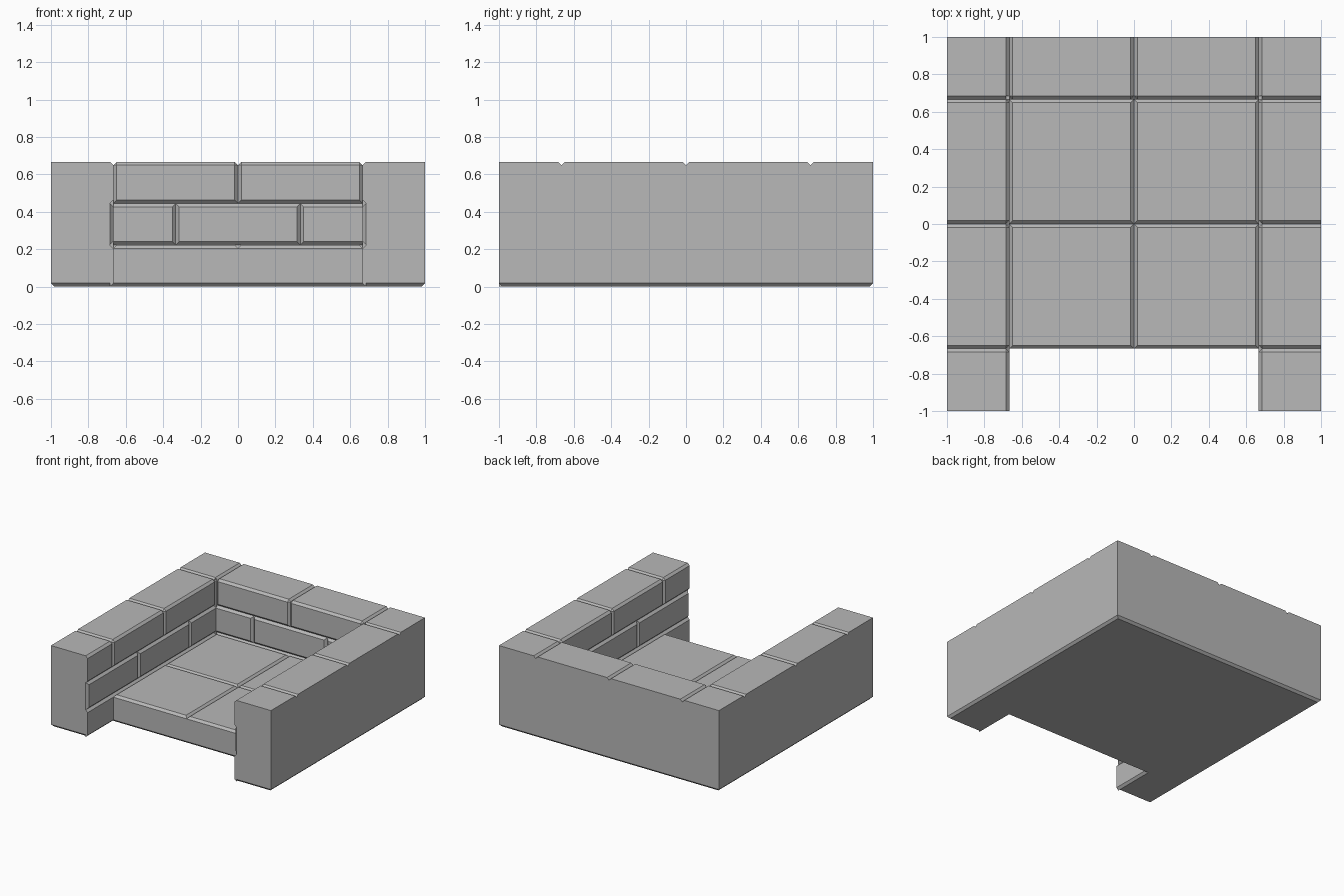
import bpy
import bmesh

cube = bpy.data.objects.get("Cube")
if cube:
    bpy.data.objects.remove(cube)

T = 2 / 3          # inner wall line, also the wall height and tile size
R1, R2 = T / 3, 2 * T / 3   # heights of the two horizontal joints
D = 0.018          # depth of every chamfer
B = T + D          # backing plane behind the facing bricks

stone = bpy.data.materials.new("grey stone")
stone.use_nodes = True
GREY = (0.48, 0.48, 0.48, 1)
stone.diffuse_color = GREY
shader = next(n for n in stone.node_tree.nodes if n.type == 'BSDF_PRINCIPLED')
shader.inputs["Base Color"].default_value = GREY


def finish(name, bm, mirror=False):
    bmesh.ops.recalc_face_normals(bm, faces=bm.faces)
    mesh = bpy.data.meshes.new(name)
    bm.to_mesh(mesh)
    bm.free()
    mesh.materials.append(stone)
    obj = bpy.data.objects.new(name, mesh)
    bpy.context.collection.objects.link(obj)
    if mirror:
        mod = obj.modifiers.new("mirror", 'MIRROR')
        mod.use_mirror_merge = False
    return obj


def prism(name, profile, place, near, far, chamfered=None, mirror=False):
    """Extrude a profile from near to far, then chamfer chosen bottom edges."""
    bm = bmesh.new()
    rings = [[bm.verts.new(place(u, v, w)) for u, v in profile] for w in (near, far)]
    bm.faces.new(rings[0])
    bm.faces.new(rings[1])
    n = len(profile)
    for i in range(n):
        j = (i + 1) % n
        bm.faces.new((rings[0][i], rings[0][j], rings[1][j], rings[1][i]))
    bmesh.ops.recalc_face_normals(bm, faces=bm.faces)
    if chamfered:
        edges = [e for e in bm.edges
                 if all(abs(v.co.z) < 1e-4 for v in e.verts)
                 and chamfered((e.verts[0].co + e.verts[1].co) / 2)]
        bmesh.ops.bevel(bm, geom=edges, offset=D, segments=1,
                        affect='EDGES', profile=0.5)
    return finish(name, bm, mirror)


def rect(u0, u1, v0, v1):
    return [(u0, v0), (u1, v0), (u1, v1), (u0, v1)]


def brick(bm, place, u0, u1, v0, v1, sides="lrbt", top_joint=False):
    """Facing block: full outline on the backing, inset on its chamfered sides."""
    left, right, bottom, top = (D if s in sides else 0 for s in "lrbt")
    points = [(u0, v0, 0), (u1, v0, 0)]
    for u, inset in ((u0, left), (u1, -right)):
        if top_joint and inset:
            points += [(u + inset, v1, 0), (u, v1 - D, 0)]
        else:
            points.append((u, v1, 0))
    points += [(u, v, D) for u, v in rect(u0 + left, u1 - right, v0 + bottom, v1 - top)]
    verts = [bm.verts.new(place(*p)) for p in points]
    hull = bmesh.ops.convex_hull(bm, input=verts)
    spare = {g for g in hull["geom_interior"] + hull["geom_unused"]
             if isinstance(g, bmesh.types.BMVert)}
    bmesh.ops.delete(bm, geom=list(spare), context='VERTS')


def facing(name, place, bricks, mirror=False):
    bm = bmesh.new()
    for args in bricks:
        brick(bm, place, *args)
    bmesh.ops.dissolve_limit(bm, angle_limit=0.01, verts=bm.verts, edges=bm.edges)
    return finish(name, bm, mirror)


def notch(u):
    return [(u + D, T), (u, T - D), (u - D, T)]


# Side walls: notched backing, kept flat on the outside
side_profile = ([(-1, 0), (B, 0)] + notch(T) + notch(0) + notch(-T) + [(-1, T)])
prism("side_wall", side_profile, lambda u, v, w: (w, u, v), B, 1,
      lambda c: c.x > 0.99 or c.y < -0.99, mirror=True)

# Back wall: notched backing across the full width
back_profile = [(-1, 0), (1, 0), (1, T)] + notch(T) + notch(0) + notch(-T) + [(-1, T)]
prism("back_wall", back_profile, lambda u, v, w: (u, w, v), B, 1,
      lambda c: c.y > 0.99 or abs(c.x) > 0.99)

# Inner corner posts
prism("corner_post", rect(T, B + D, T, B + D), lambda u, v, w: (u, v, w),
      D, T - D, mirror=True)

# Facing bricks of the side walls, three courses in running bond
half = T / 2
facing("side_bricks", lambda u, v, w: (B - w, u, v), [
    (-1, T, 0, R1, "bt"),
    (-1, -half, R1, R2),
    (-half, half, R1, R2),
    (half, T, R1, R2, "lbt"),
    (-1, -T, R2, T, "rbt", True),
    (-T, 0, R2, T, "lrbt", True),
    (0, T, R2, T, "lrbt", True),
], mirror=True)

# Facing bricks of the back wall
facing("back_bricks", lambda u, v, w: (u, B - w, v), [
    (-T, T, 0, R1, "t"),
    (-T, -half, R1, R2, "rbt"),
    (-half, half, R1, R2),
    (half, T, R1, R2, "lbt"),
    (-T, 0, R2, T, "lrbt", True),
    (0, T, R2, T, "lrbt", True),
])

# Floor slab, with four chamfered tiles on top
prism("floor_slab", rect(-B, B, 0, R1 - D), lambda u, v, w: (u, w, v), -T, B,
      lambda c: c.y < -T + 0.01)
facing("floor_tiles", lambda u, v, w: (u, v, R1 - D + w),
       [(x, x + T, y, y + T) for x in (-T, 0) for y in (-T, 0)])
